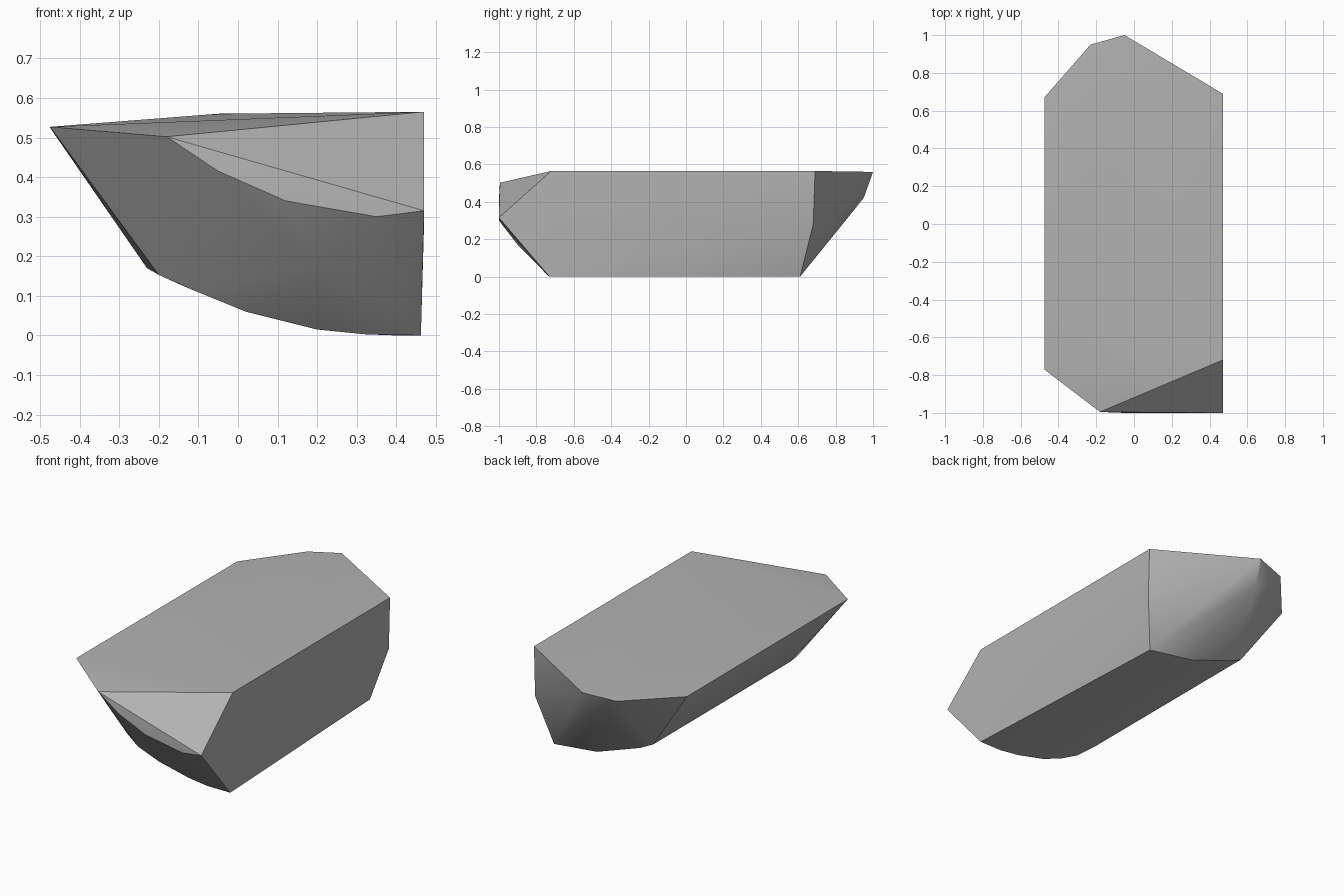
import bpy
import bmesh
import math

cube = bpy.data.objects.get("Cube")
if cube:
    bpy.data.objects.remove(cube, do_unlink=True)

# One grey stone colour
stone = bpy.data.materials.new("stone_grey")
stone.use_nodes = True
stone.diffuse_color = (0.45, 0.45, 0.45, 1)
stone.node_tree.nodes["Principled BSDF"].inputs["Base Color"].default_value = (0.45, 0.45, 0.45, 1)

# Outline of the gently tilted top
top_rim = [(-.475, .67, .525), (-.23, .95, .54), (-.05, 1, .56), (.47, .69, .565),
           (.47, -.72, .565), (-.18, -.995, .502), (-.475, -.77, .527)]
# Rounded lower edge of the upright front facet
front_curve = [(-.05, -1, .415), (.12, -1, .34), (.35, -1, .30), (.47, -1, .315)]
front_bulge = [(.2, -.9, .17)]
# Curved underside, front end then back end
belly_front = [(.462, -.73, 0), (.32, -.735, .003), (.2, -.73, .015), (.02, -.735, .06),
               (-.11, -.74, .113), (-.2, -.71, .153), (-.23, -.6, .17)]
belly_back = [(.40, .61, 0), (.12, .625, .036), (-.15, .625, .13), (-.23, .62, .17)]
# Chipped back corner
back_chip = [(.47, .68, .28), (-.06, .95, .42)]

# Wrap the profiles into one faceted solid
bm = bmesh.new()
for profile in (top_rim, front_curve, front_bulge, belly_front, belly_back, back_chip):
    for point in profile:
        bm.verts.new(point)
bmesh.ops.convex_hull(bm, input=bm.verts)
loose = [v for v in bm.verts if not v.link_faces]
bmesh.ops.delete(bm, geom=loose, context='VERTS')
bmesh.ops.recalc_face_normals(bm, faces=bm.faces)
mesh = bpy.data.meshes.new("faceted_stone")
bm.to_mesh(mesh)
bm.free()
mesh.materials.append(stone)

rock = bpy.data.objects.new("faceted_stone", mesh)
bpy.context.collection.objects.link(rock)
bpy.context.view_layer.objects.active = rock
rock.select_set(True)
bpy.ops.object.shade_smooth_by_angle(angle=math.radians(30))
